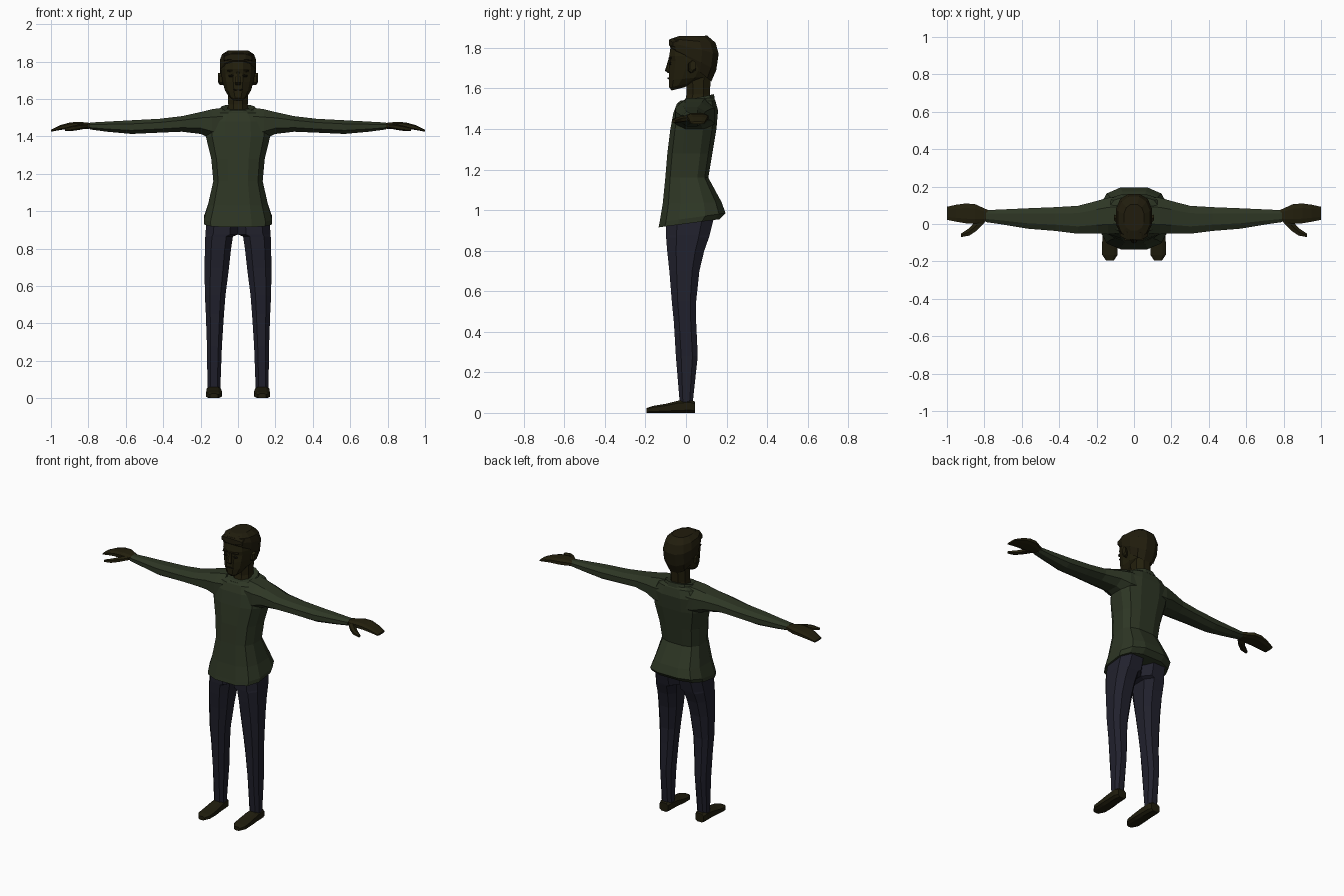
import bpy, bmesh, math
from mathutils import Vector


def material(name, rgb):
    m = bpy.data.materials.new(name)
    m.diffuse_color = (*rgb, 1)
    return m


GREEN = material("green_cloth", (0.027, 0.037, 0.018))
NAVY = material("navy_cloth", (0.015, 0.015, 0.026))
SKIN = material("brown_skin", (0.017, 0.014, 0.004))
HAIR = material("dark_hair", (0.015, 0.012, 0.004))
SHOE = material("dark_leather", (0.014, 0.012, 0.004))
DARK = material("dark_features", (0.008, 0.007, 0.003))


def unit_ring(n, power):
    """Rounded box outline that reaches exactly -1 and 1 on both axes."""
    pts = []
    for i in range(n):
        a = 2 * math.pi * (i + 0.5) / n
        pts.append([math.copysign(abs(f(a)) ** power, f(a)) for f in (math.cos, math.sin)])
    mx = max(p[0] for p in pts)
    my = max(p[1] for p in pts)
    return [(p[0] / mx, p[1] / my) for p in pts]


def skin_rings(name, rings, mat):
    """Join matching rings of points into a closed, flat-faced shell."""
    bm = bmesh.new()
    loops = [[bm.verts.new(p) for p in r] for r in rings]
    n = len(loops[0])
    for a, b in zip(loops, loops[1:]):
        for i in range(n):
            j = (i + 1) % n
            bm.faces.new((a[i], a[j], b[j], b[i]))
    bm.faces.new(loops[0])
    bm.faces.new(loops[-1])
    bmesh.ops.recalc_face_normals(bm, faces=bm.faces)
    me = bpy.data.meshes.new(name)
    bm.to_mesh(me)
    bm.free()
    me.materials.append(mat)
    ob = bpy.data.objects.new(name, me)
    bpy.context.collection.objects.link(ob)
    return ob


def limb(name, axis, sections, mat, n=8, power=0.85, side=1):
    """Sections are (position along axis, low/high of the other two axes)."""
    others = [k for k in range(3) if k != axis]
    rings = []
    for t, a0, a1, b0, b1 in sections:
        ring = []
        for u, v in unit_ring(n, power):
            p = Vector()
            p[axis] = t
            p[others[0]] = (a0 + a1) / 2 + u * (a1 - a0) / 2
            p[others[1]] = (b0 + b1) / 2 + v * (b1 - b0) / 2
            p.x *= side
            ring.append(p)
        rings.append(ring)
    return skin_rings(name, rings, mat)


def trunk(name, sections, mat, n=12, power=0.75):
    """Sections are (front z, back z, half width, front y, widest y, back y)."""
    rings = []
    for zf, zb, w, yf, ym, yb in sections:
        ring = []
        for u, v in unit_ring(n, power):
            y = ym + v * (yb - ym if v > 0 else ym - yf)
            ring.append(Vector((u * w, y, zf + (zb - zf) * (y - yf) / (yb - yf))))
        rings.append(ring)
    return skin_rings(name, rings, mat)


# Sweater body with flared hem
trunk("sweater_body", [
    (0.915, 0.955, 0.180, -0.135, 0.02, 0.165),
    (0.94, 0.985, 0.183, -0.13, 0.03, 0.195),
    (1.03, 1.04, 0.160, -0.115, 0.03, 0.175),
    (1.16, 1.16, 0.132, -0.102, 0.02, 0.11),
    (1.28, 1.28, 0.143, -0.092, 0.03, 0.13),
    (1.40, 1.40, 0.172, -0.077, 0.04, 0.15),
    (1.48, 1.49, 0.170, -0.062, 0.05, 0.158),
    (1.525, 1.54, 0.135, -0.045, 0.05, 0.145),
    (1.54, 1.56, 0.075, -0.025, 0.05, 0.13),
], GREEN, power=0.7)

# Collar
trunk("collar", [
    (1.525, 1.545, 0.102, -0.042, 0.05, 0.142),
    (1.535, 1.572, 0.090, -0.035, 0.05, 0.138),
    (1.532, 1.568, 0.066, -0.018, 0.05, 0.12),
], GREEN, power=0.9)

for side, tag in ((1, "left"), (-1, "right")):
    # Sleeve
    limb(tag + "_sleeve", 0, [
        (0.08, -0.05, 0.145, 1.38, 1.553),
        (0.14, -0.055, 0.14, 1.385, 1.545),
        (0.20, -0.05, 0.123, 1.413, 1.53),
        (0.30, -0.052, 0.097, 1.425, 1.508),
        (0.42, -0.037, 0.09, 1.42, 1.494),
        (0.57, -0.025, 0.084, 1.413, 1.486),
        (0.70, -0.003, 0.078, 1.425, 1.479),
        (0.79, 0.01, 0.074, 1.437, 1.474),
    ], GREEN, side=side)
    # Hand and thumb
    limb(tag + "_hand", 0, [
        (0.77, 0.02, 0.07, 1.442, 1.47),
        (0.81, 0.008, 0.088, 1.44, 1.474),
        (0.85, 0.002, 0.106, 1.442, 1.478),
        (0.90, 0.004, 0.11, 1.442, 1.474),
        (0.95, 0.012, 0.103, 1.434, 1.46),
        (1.00, 0.022, 0.092, 1.425, 1.436),
    ], SKIN, power=0.7, side=side)
    limb(tag + "_thumb", 0, [
        (0.80, 0.005, 0.04, 1.445, 1.468),
        (0.84, -0.035, 0.025, 1.436, 1.466),
        (0.88, -0.062, -0.022, 1.43, 1.458),
        (0.925, -0.07, -0.052, 1.43, 1.446),
    ], SKIN, n=6, side=side)
    # Trouser leg
    limb(tag + "_trouser_leg", 2, [
        (0.04, 0.095, 0.163, -0.03, 0.032),
        (0.28, 0.086, 0.166, -0.05, 0.058),
        (0.45, 0.075, 0.172, -0.06, 0.05),
        (0.55, 0.067, 0.177, -0.07, 0.05),
        (0.70, 0.048, 0.179, -0.082, 0.066),
        (0.80, 0.037, 0.177, -0.093, 0.09),
        (0.865, 0.027, 0.175, -0.098, 0.113),
        (0.875, 0.0, 0.175, -0.099, 0.116),
        (0.97, 0.0, 0.165, -0.10, 0.14),
    ], NAVY, power=0.75, side=side)
    # Shoe
    limb(tag + "_shoe", 1, [
        (0.045, 0.10, 0.16, 0.0, 0.055),
        (0.02, 0.092, 0.168, 0.0, 0.066),
        (-0.04, 0.090, 0.168, 0.0, 0.06),
        (-0.10, 0.086, 0.17, 0.0, 0.045),
        (-0.165, 0.088, 0.17, 0.0, 0.034),
        (-0.195, 0.108, 0.15, 0.0, 0.024),
    ], SHOE, power=0.6, side=side)
    # Ear
    limb(tag + "_ear", 0, [
        (0.078, 0.01, 0.035, 1.675, 1.73),
        (0.098, 0.012, 0.048, 1.675, 1.738),
        (0.107, 0.02, 0.05, 1.69, 1.738),
    ], SKIN, n=6, side=side)
    # Eye and brow
    limb(tag + "_eye", 1, [
        (-0.074, 0.02, 0.05, 1.716, 1.73),
        (-0.083, 0.022, 0.046, 1.719, 1.727),
    ], DARK, n=6, side=side)
    limb(tag + "_brow", 1, [
        (-0.072, 0.018, 0.058, 1.744, 1.756),
        (-0.087, 0.02, 0.05, 1.745, 1.753),
    ], HAIR, n=6, side=side)

# Neck
trunk("neck", [
    (1.50, 1.53, 0.062, -0.012, 0.05, 0.122),
    (1.57, 1.57, 0.052, 0.002, 0.06, 0.118),
    (1.67, 1.67, 0.055, 0.0, 0.06, 0.122),
], SKIN, n=8, power=0.9)

# Head from chin to brow
trunk("head", [
    (1.59, 1.605, 0.026, -0.070, -0.045, -0.01),
    (1.605, 1.635, 0.050, -0.083, -0.02, 0.06),
    (1.64, 1.66, 0.070, -0.085, 0.01, 0.12),
    (1.69, 1.70, 0.083, -0.084, 0.03, 0.14),
    (1.735, 1.74, 0.090, -0.078, 0.03, 0.148),
    (1.76, 1.76, 0.091, -0.083, 0.03, 0.15),
    (1.81, 1.81, 0.087, -0.075, 0.03, 0.148),
], SKIN, power=0.9)

# Hair cap and swept fringe
trunk("hair", [
    (1.79, 1.635, 0.080, -0.068, 0.04, 0.125),
    (1.805, 1.69, 0.095, -0.08, 0.04, 0.149),
    (1.825, 1.77, 0.097, -0.078, 0.04, 0.161),
    (1.845, 1.825, 0.086, -0.073, 0.03, 0.146),
    (1.858, 1.86, 0.054, -0.035, 0.03, 0.105),
], HAIR, power=0.85)
limb("fringe", 0, [
    (-0.075, -0.065, -0.01, 1.80, 1.835),
    (-0.04, -0.083, -0.01, 1.80, 1.852),
    (0.04, -0.085, -0.01, 1.80, 1.852),
    (0.075, -0.065, -0.01, 1.80, 1.835),
], HAIR, n=6)

# Nose and mouth
limb("nose", 2, [
    (1.675, -0.012, 0.012, -0.088, -0.07),
    (1.688, -0.017, 0.017, -0.104, -0.07),
    (1.745, -0.008, 0.008, -0.086, -0.07),
], SKIN, n=6)
limb("mouth", 1, [
    (-0.08, -0.028, 0.028, 1.644, 1.656),
    (-0.09, -0.022, 0.022, 1.646, 1.653),
], DARK, n=6)
